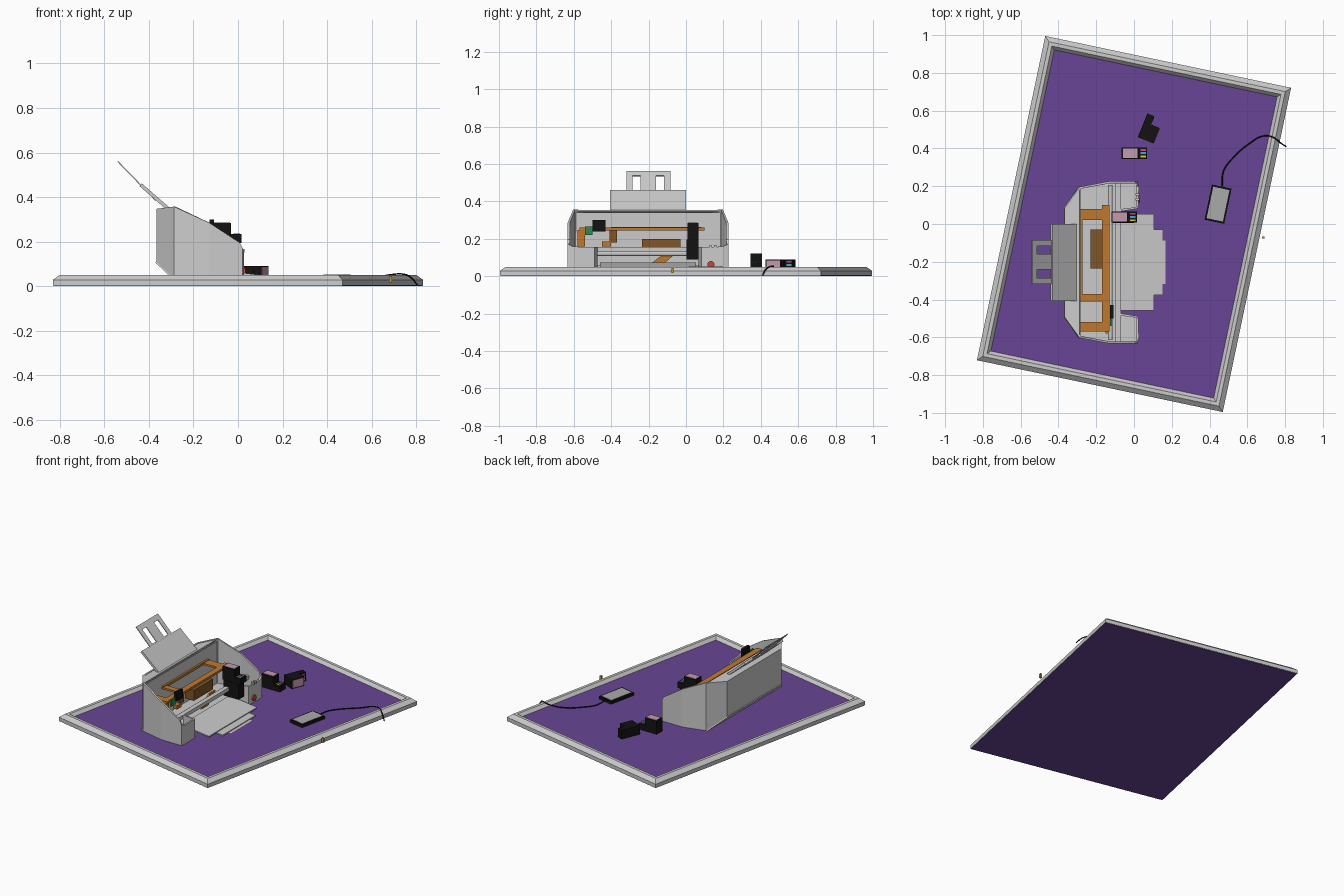
import bpy, bmesh, math
from mathutils import Matrix, Vector

if "Cube" in bpy.data.objects:
    bpy.data.objects.remove(bpy.data.objects["Cube"])

PURPLE = (.14, .06, .30, 1)
ORANGE = (.52, .19, .03, 1)
BROWN = (.22, .09, .02, 1)
BLACK = (.006, .006, .006, 1)
PINK = (.55, .32, .42, 1)
TILT = math.radians(-11.9)
CY = -.203            # middle of the printer in y
FLOOR = .03           # top of the purple mat


def material(color):
    name = "colour_%02x%02x%02x" % tuple(int(c * 255) for c in color[:3])
    m = bpy.data.materials.get(name) or bpy.data.materials.new(name)
    m.diffuse_color = color
    m.use_nodes = True
    m.node_tree.nodes["Principled BSDF"].inputs["Base Color"].default_value = m.diffuse_color
    return m


def mesh(name, verts, faces, color=None, matrix=None, solid=0, offset=-1):
    me = bpy.data.meshes.new(name)
    me.from_pydata([tuple(v) for v in verts], [], faces)
    bm = bmesh.new()
    bm.from_mesh(me)
    bmesh.ops.remove_doubles(bm, verts=bm.verts, dist=1e-5)
    bmesh.ops.recalc_face_normals(bm, faces=bm.faces)
    bm.to_mesh(me)
    bm.free()
    ob = bpy.data.objects.new(name, me)
    bpy.context.collection.objects.link(ob)
    if matrix:
        ob.matrix_world = matrix
    if color:
        me.materials.append(material(color))
    if solid:
        mod = ob.modifiers.new("thickness", 'SOLIDIFY')
        mod.thickness, mod.offset = solid, offset
    return ob


def prism(name, profile, y0, y1, color=None, matrix=None):
    """Extrude an x-z profile along y."""
    n = len(profile)
    verts = [(x, y, z) for y in (y0, y1) for x, z in profile]
    faces = [list(range(n)), list(range(n, 2 * n))]
    faces += [[i, (i + 1) % n, n + (i + 1) % n, n + i] for i in range(n)]
    return mesh(name, verts, faces, color, matrix)


def box(name, x, y, z, color=None, matrix=None):
    return prism(name, [(x[0], z[0]), (x[1], z[0]), (x[1], z[1]), (x[0], z[1])], *y, color, matrix)


def plate(name, p0, p1, ys, ts, holes=(), thick=.008):
    """Sloping sheet from p0 to p1 in x-z, as a grid with cells left out."""
    a, b = Vector(p0), Vector(p1)
    verts = [(*(a.lerp(b, t)),) for t in ts]
    verts = [(x, y, z) for x, z in verts for y in ys]
    w = len(ys)
    faces = [[j * w + i, j * w + i + 1, (j + 1) * w + i + 1, (j + 1) * w + i]
             for j in range(len(ts) - 1) for i in range(w - 1) if (i, j) not in holes]
    return mesh(name, verts, faces, solid=thick, offset=0)


# base mat and its bevelled frame
spin = Matrix.Rotation(TILT, 4, 'Z')
HW, HL = .665, .877
box("base_mat", (-HW + .003, HW - .003), (-HL + .003, HL - .003), (0, FLOOR), PURPLE, spin)
rings = [(0, .003), (0, .028), (.026, .05), (.045, .05), (.064, FLOOR - .002), (.064, .003)]
verts = [(sx * (HW - i), sy * (HL - i), z) for i, z in rings
         for sx, sy in ((-1, -1), (1, -1), (1, 1), (-1, 1))]
faces = [[4 * r + k, 4 * r + (k + 1) % 4, 4 * ((r + 1) % 6) + (k + 1) % 4, 4 * ((r + 1) % 6) + k]
         for r in range(6) for k in range(4)]
mesh("base_frame", verts, faces, None, spin)

# printer shell: open wall around sides and back (x, half width, bottom, top)
half = [(-.07, .27, .03, .155), (.022, .285, .03, .155), (.026, .40, .03, .158), (.02, .43, .03, .172),
        (.008, .43, .03, .195), (-.13, .43, .03, .285), (-.288, .40, .035, .357), (-.367, .29, .11, .347)]
path = [(x, CY + h, b, t) for x, h, b, t in half] + [(x, CY - h, b, t) for x, h, b, t in reversed(half)]
n = len(path)
verts = [(x, y, b) for x, y, b, t in path] + [(x, y, t) for x, y, b, t in path]
mesh("printer_shell", verts, [[i, i + 1, n + i + 1, n + i] for i in range(n - 1)], solid=.012)

# printer underside, floor and back compartment
mesh("printer_floor", [(x, y, .045) for x, y, b, t in path if x > -.3], [list(range(n - 2))], solid=.012)
mesh("sloped_underside", [(-.367, CY + .29, .11), (-.367, CY - .29, .11), (-.288, CY - .40, .035),
                          (-.288, CY + .40, .035)], [[0, 1, 2, 3]], solid=.006)
deck = [(-.364, CY + .288), (-.364, CY - .288), (-.287, CY - .392), (-.287, CY + .392)]
deck_z = (.335, .335, .345, .345)
mesh("back_deck", [(x, y, z) for (x, y), z in zip(deck, deck_z)], [[0, 1, 2, 3]], solid=.008)
box("inner_back_wall", (-.29, -.284), (CY - .39, CY + .39), (.045, .34))

# cross bar above the paper exit, and inner roller
box("front_cross_bar", (-.10, -.07), (CY - .425, CY + .425), (.13, .155))
bpy.ops.mesh.primitive_cylinder_add(vertices=12, radius=.012, depth=.82, location=(-.125, CY, .12),
                                    rotation=(math.pi / 2, 0, 0))
bpy.context.object.name = "roller"

# output tray in three steps
for i, (x0, x1, h) in enumerate([(-.10, .105, .256), (.09, .15, .174), (.14, .19, .115)]):
    z0, z1 = .062 - .12 * x0 - .006 * i, .062 - .12 * x1 - .006 * i
    prism("output_tray_%d" % (i + 1), [(x0, z0 - .008), (x1, z1 - .008), (x1, z1), (x0, z0)], CY - h, CY + h)

# paper support and slotted extension
plate("paper_support", (-.305, .34), (-.437, .455), (CY - .204, CY + .204), (0, 1), thick=.016)
plate("support_extension", (-.37, .385), (-.54, .56), (-.318, -.285, -.242, -.16, -.117, -.084),
      (0, .42, .86, 1), {(1, 1), (3, 1)}, .005)

# orange inner chassis
chassis = [("chassis_front_beam", (-.17, -.13), (-.57, .10), (.245, .26), ORANGE),
           ("chassis_back_beam", (-.284, -.272), (-.40, .08), (.245, .262), ORANGE),
           ("chassis_right_arm", (-.284, -.16), (.02, .08), (.246, .258), ORANGE),
           ("chassis_middle_arm", (-.284, -.15), (-.41, -.37), (.246, .258), ORANGE),
           ("chassis_left_arm", (-.284, -.13), (-.57, -.52), (.246, .258), ORANGE),
           ("chassis_left_post", (-.15, -.135), (-.58, -.54), (.16, .246), ORANGE),
           ("chassis_middle_post", (-.16, -.145), (-.41, -.37), (.18, .246), BROWN),
           ("chassis_foot", (-.17, -.14), (-.45, -.40), (.16, .185), ORANGE),
           ("motor_block", (-.23, -.165), (-.235, -.03), (.13, .2), BROWN),
           ("circuit_board", (-.128, -.118), (-.54, -.50), (.22, .265), (.03, .25, .08, 1)),
           ("circuit_housing", (-.128, -.108), (-.50, -.43), (.24, .30), BLACK)]
for part in chassis:
    box(*part)
mesh("chassis_brace", [(-.15, -.19, .065), (-.15, -.12, .065), (-.15, -.04, .135), (-.15, -.10, .135)],
     [[0, 1, 2, 3]], ORANGE, solid=.012)

# power button
bpy.ops.mesh.primitive_cylinder_add(vertices=16, radius=.019, depth=.014, location=(.026, .133, .062),
                                    rotation=(0, math.pi / 2, 0))
bpy.context.object.name = "power_button"
bpy.context.object.data.materials.append(material((.55, .06, .05, 1)))
for y in (.125, .15):
    box("button_tab", (.008, .03), (y, y + .012), (.15, .166))


# ink cartridges: stepped body, label and colour strips
def cartridge(name, matrix):
    prism(name + "_body", [(0, 0), (.135, 0), (.135, .04), (.088, .04), (.088, .09), (0, .09)],
          -.03, .03, BLACK, matrix)
    box(name + "_label", (.006, .083), (-.025, .025), (.089, .092), PINK, matrix)
    for y, c in ((-.017, (.7, .6, .05, 1)), (0, (.05, .45, .6, 1)), (.017, (.6, .05, .3, 1))):
        box(name + "_strip", (.1, .128), (y - .005, y + .005), (.039, .042), c, matrix)


cartridge("fitted_cartridge", Matrix.Translation((-.12, .037, .194)))
box("cartridge_holder", (-.11, .0), (.004, .066), (.09, .195), BLACK)
cartridge("standing_cartridge", Matrix.Translation((-.065, .375, FLOOR)))
cartridge("lying_cartridge", Matrix.Translation((.02, .46, FLOOR + .03))
          @ Matrix.Rotation(math.radians(68), 4, 'Z') @ Matrix.Rotation(math.pi / 2, 4, 'X'))

# handheld screen
at = Matrix.Translation((.445, .105, FLOOR)) @ spin
box("screen_body", (-.053, .053), (-.095, .095), (0, .02), BLACK, at)
box("screen_glass", (-.044, .044), (-.085, .085), (.019, .0215), (.4, .4, .4, 1), at)

# cable over the edge, with its brass clip
cu = bpy.data.curves.new("cable", 'CURVE')
cu.dimensions = '3D'
cu.bevel_depth, cu.bevel_resolution, cu.resolution_u = .0035, 1, 4
pts = [(.466, .19, .04), (.474, .28, .036), (.515, .34, .036), (.61, .425, .038), (.69, .467, .052),
       (.74, .457, .054), (.775, .43, .04), (.805, .41, .006)]
sp = cu.splines.new('BEZIER')
sp.bezier_points.add(len(pts) - 1)
for bp, p in zip(sp.bezier_points, pts):
    bp.co = p
    bp.handle_left_type = bp.handle_right_type = 'AUTO'
cu.materials.append(material(BLACK))
bpy.context.collection.objects.link(bpy.data.objects.new("cable", cu))
box("brass_clip", (.678, .691), (-.078, -.066), (.016, .044), (.5, .35, .03, 1))
